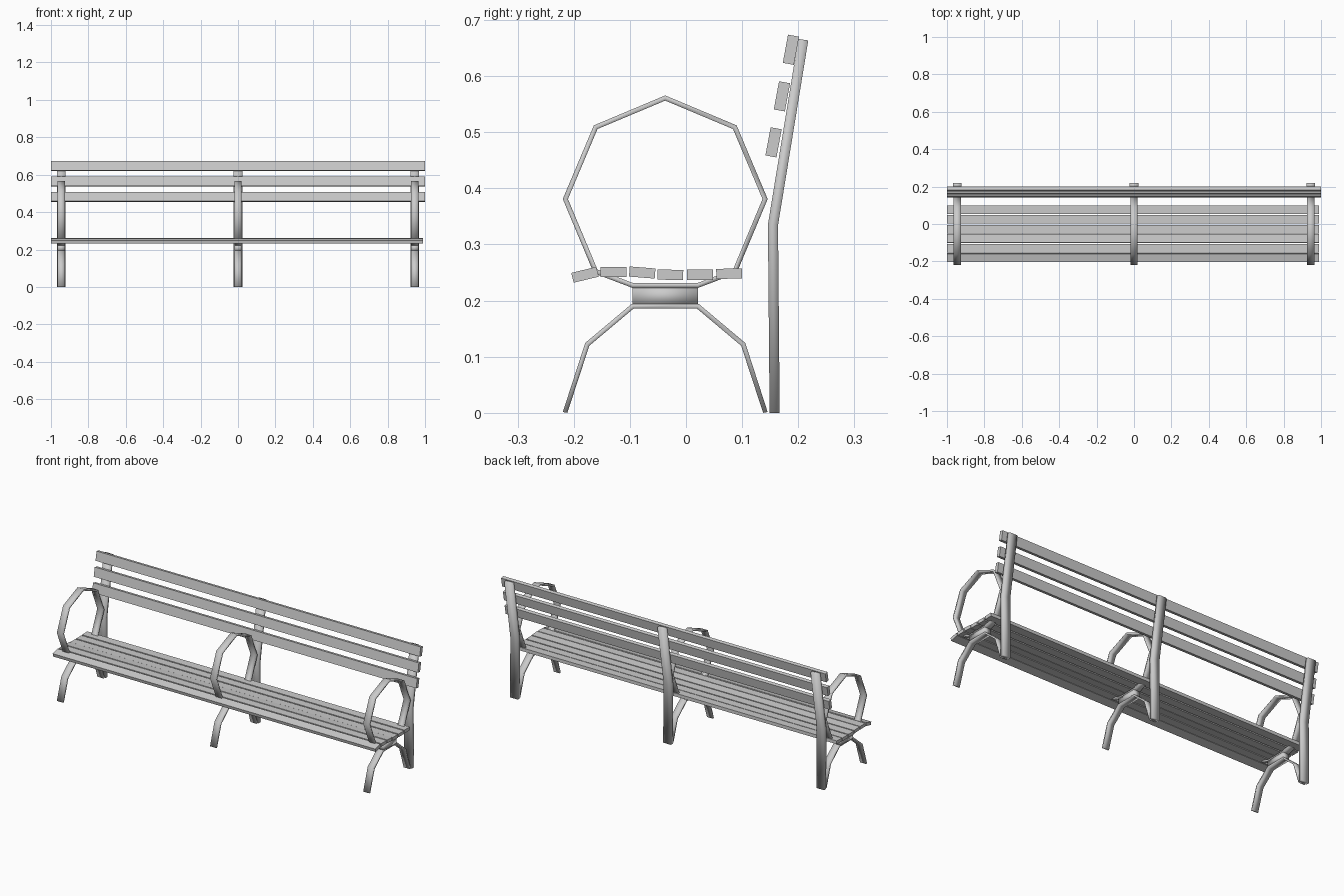
import bpy, bmesh, math
from mathutils import Vector, Matrix

if "Cube" in bpy.data.objects:
    bpy.data.objects.remove(bpy.data.objects["Cube"])


def finish(bm, name, smooth=False):
    bmesh.ops.recalc_face_normals(bm, faces=bm.faces)
    me = bpy.data.meshes.new(name)
    bm.to_mesh(me)
    bm.free()
    for p in me.polygons:
        p.use_smooth = smooth
    ob = bpy.data.objects.new(name, me)
    bpy.context.collection.objects.link(ob)
    return ob


def strap(name, path, thick, width, x, closed=False):
    """Flat bar following a y/z path, with mitred corners."""
    pts = [Vector(p) for p in path]
    n = len(pts)
    bm = bmesh.new()
    rings = []
    for i, p in enumerate(pts):
        a = pts[i - 1] if (i > 0 or closed) else None
        b = pts[(i + 1) % n] if (i < n - 1 or closed) else None
        dirs = []
        if a is not None:
            dirs.append((p - a).normalized())
        if b is not None:
            dirs.append((b - p).normalized())
        normals = [Vector((-d.y, d.x)) for d in dirs]
        m = sum(normals, Vector((0, 0))).normalized()
        m *= thick / 2 / m.dot(normals[0])
        rings.append([bm.verts.new((x + sx * width / 2, p.x + s * m.x, max(0, p.y + s * m.y)))
                      for sx, s in ((-1, -1), (1, -1), (1, 1), (-1, 1))])
    for i in range(n if closed else n - 1):
        r, q = rings[i], rings[(i + 1) % n]
        for k in range(4):
            bm.faces.new((r[k], r[(k + 1) % 4], q[(k + 1) % 4], q[k]))
    if not closed:
        bm.faces.new(rings[0])
        bm.faces.new(rings[-1])
    return finish(bm, name, True)


def box(name, size, loc, tilt=0.0, smooth=False):
    bm = bmesh.new()
    bmesh.ops.create_cube(bm, size=1, matrix=Matrix.Diagonal((*size, 1)))
    ob = finish(bm, name, smooth)
    ob.location = loc
    ob.rotation_euler.x = math.radians(tilt)
    return ob


def mirrored(half):
    """Complete a left-hand path about the frame centre line."""
    return half + [(2 * CY - y, z) for y, z in reversed(half)]


CY = -0.037  # centre line of the frame in y

# armrest ring, leg arch, hub and back post at each of three stations
arm = [(CY, 0.561)] + mirrored([(-0.161, 0.509), (-0.215, 0.381), (-0.161, 0.252), (-0.095, 0.227)])
legs = mirrored([(-0.2155, 0.0), (-0.176, 0.122), (-0.095, 0.190)])
post = [(0.158, 0.0), (0.155, 0.335), (0.209, 0.665)]
for side, x in (("left", -0.945), ("middle", 0.0), ("right", 0.945)):
    strap(f"armrest_ring_{side}", arm, 0.0085, 0.038, x, closed=True)
    strap(f"leg_arch_{side}", legs, 0.0085, 0.038, x)
    box(f"hub_{side}", (0.038, 0.116, 0.034), (x, CY, 0.2085), smooth=True)
    strap(f"back_post_{side}", post, 0.018, 0.048, x)

# seat slats: y, z, tilt
seat = [(-0.180, 0.246, 13.5), (-0.129, 0.251, 0), (-0.078, 0.250, -4.5),
        (-0.028, 0.246, -1), (0.025, 0.246, 0), (0.077, 0.248, 1.5)]
for i, (y, z, tilt) in enumerate(seat):
    box(f"seat_slat_{i + 1}", (1.99, 0.046, 0.018), (-0.005, y, z), tilt)

# backrest slats
for i, (y, z) in enumerate([(0.156, 0.482), (0.171, 0.564), (0.187, 0.647)]):
    box(f"back_slat_{i + 1}", (2.0, 0.020, 0.051), (0, y, z), -10.5)
